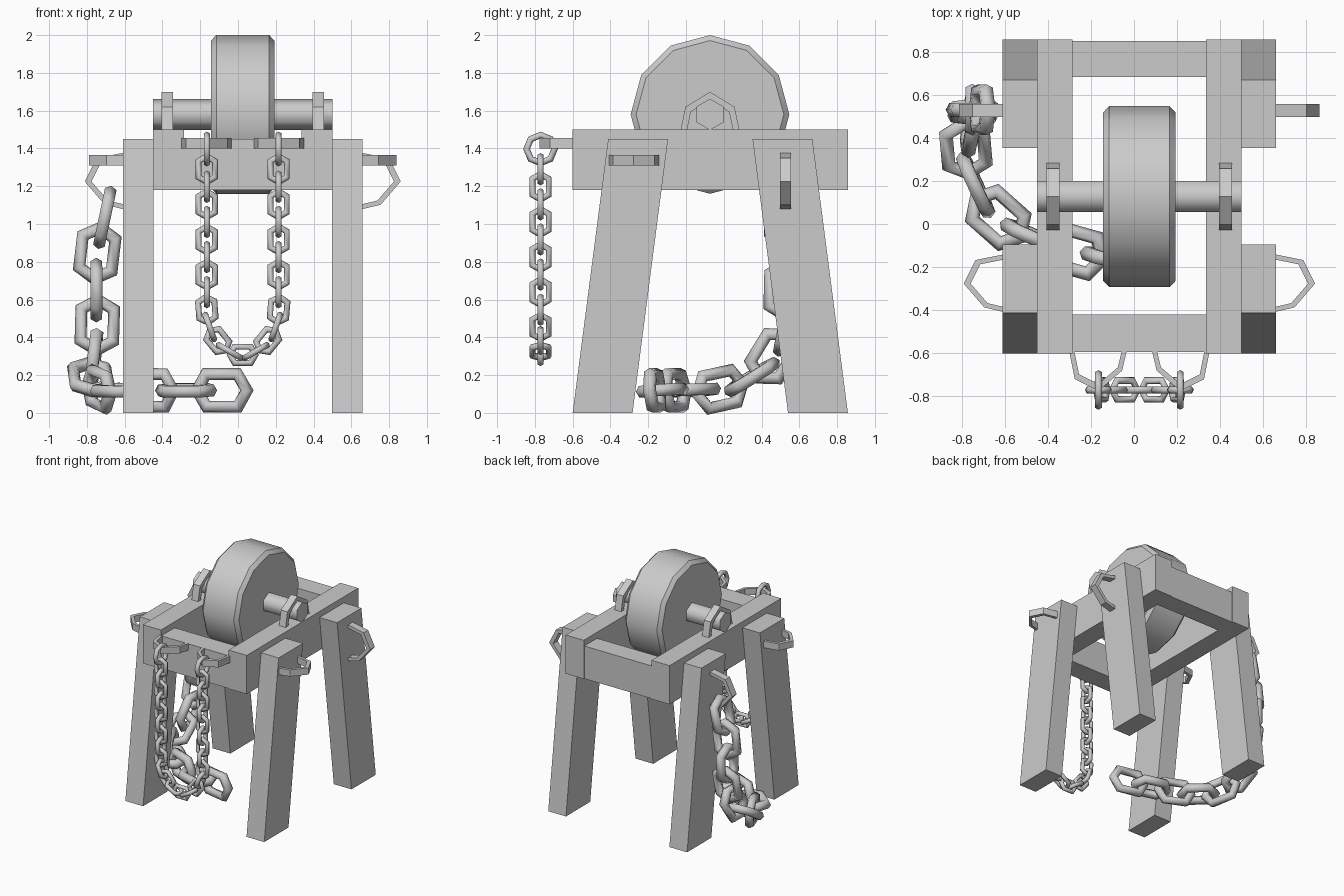
import bpy, bmesh
from math import sin, cos, pi, radians
from mathutils import Vector, Matrix

cube = bpy.data.objects.get("Cube")
if cube:
    bpy.data.objects.remove(cube, do_unlink=True)

MID = 0.025          # mirror plane of the frame
AXLE_Y, AXLE_Z = 0.127, 1.58

grey = bpy.data.materials.new("plain grey")
grey.use_nodes = True
grey.diffuse_color = (0.6, 0.6, 0.6, 1)
grey.node_tree.nodes["Principled BSDF"].inputs["Base Color"].default_value = (0.6, 0.6, 0.6, 1)


def finish(name, bm, smooth=None):
    bmesh.ops.recalc_face_normals(bm, faces=bm.faces[:])
    mesh = bpy.data.meshes.new(name)
    bm.to_mesh(mesh)
    bm.free()
    mesh.materials.append(grey)
    if smooth:
        mesh.shade_smooth()
        mesh.set_sharp_from_angle(angle=radians(smooth))
    obj = bpy.data.objects.new(name, mesh)
    bpy.context.collection.objects.link(obj)
    return obj


def prism(name, points, push, smooth=None, rim=0):
    """Extrude a flat outline along a vector, optionally bevelling both rims."""
    bm = bmesh.new()
    face = bm.faces.new([bm.verts.new(p) for p in points])
    push = Vector(push)
    new = bmesh.ops.extrude_face_region(bm, geom=[face], use_keep_orig=True)["geom"]
    bmesh.ops.translate(bm, vec=push, verts=[v for v in new if isinstance(v, bmesh.types.BMVert)])
    if rim:
        edges = [e for e in bm.edges
                 if abs((e.verts[0].co - e.verts[1].co).dot(push)) < 1e-6]
        bmesh.ops.recalc_face_normals(bm, faces=bm.faces[:])
        bmesh.ops.bevel(bm, geom=edges, offset=rim, segments=1, affect='EDGES')
    return finish(name, bm, smooth)


def box(name, x, y, z):
    pts = [(x[0], y[0], z[0]), (x[1], y[0], z[0]), (x[1], y[1], z[0]), (x[0], y[1], z[0])]
    return prism(name, pts, (0, 0, z[1] - z[0]))


def disc(name, sides, radius, half, **kw):
    pts = [(MID - half, AXLE_Y + radius * sin(2 * pi * i / sides),
            AXLE_Z + radius * cos(2 * pi * i / sides)) for i in range(sides)]
    return prism(name, pts, (2 * half, 0, 0), **kw)


HOOK = [(0.135, 0), (0.11, 0.125), (0, 0.18), (-0.11, 0.085), (-0.13, 0)]
ARCH = [(0.155, 0), (0.13, 0.12), (0, 0.2), (-0.13, 0.12), (-0.155, 0)]


def staple(name, profile, centre, along, out, width, inner=0.82):
    """Bent flat band: 'along' runs between its feet, 'out' points off the surface."""
    along, out, centre = Vector(along), Vector(out), Vector(centre)
    side = along.cross(out).normalized() * width
    ring = profile + [(u * inner, v * inner) for u, v in reversed(profile)]
    prism(name, [centre + along * u + out * v - side / 2 for u, v in ring], side)


def chain(name, centres, side, size, first=None):
    """Links follow the centres, each turned a quarter from the last."""
    pts = [Vector(p) for p in centres]
    side = Vector(side)
    for i, p in enumerate(pts):
        t = (pts[min(i + 1, len(pts) - 1)] - pts[max(i - 1, 0)]).normalized()
        side = (side - t * side.dot(t)).normalized()
        normal = side if i % 2 == 0 else t.cross(side)
        link(f"{name}_{i + 1}", p, t, normal, size)


def link(name, centre, t, normal, size, stretch=0.035, sides=6, radius=0.1):
    wire = 0.036
    w = normal.cross(t)
    bm = bmesh.new()
    rings = []
    for i in range(sides):
        a = 2 * pi * i / sides
        ca, sa = cos(a), sin(a)
        shift = stretch * (1 if ca > 0 else -1)
        ring = []
        for j in range(6):
            b = 2 * pi * j / 6
            r = radius + wire * cos(b)
            ring.append(bm.verts.new(Vector(centre) + size * (
                t * (r * ca + shift) + w * r * sa + normal * wire * sin(b))))
        rings.append(ring)
    for i in range(sides):
        a, b = rings[i], rings[(i + 1) % sides]
        for j in range(6):
            k = (j + 1) % 6
            bm.faces.new((a[j], b[j], b[k], a[k]))
    finish(name, bm, 75)


# Wheel and axle
disc("wheel", 12, 0.42, 0.168, smooth=40, rim=0.028)
disc("axle", 6, 0.083, 0.475, smooth=65)

# Frame crossbars
for name, y in (("front_crossbar", (-0.595, -0.42)), ("back_crossbar", (0.683, 0.85))):
    box(name, (MID - 0.31, MID + 0.31), y, (1.18, 1.45))

for s, label in ((-1, "right"), (1, "left")):
    # Side beam
    box(f"{label}_beam", sorted((MID + s * 0.31, MID + s * 0.475)), (-0.6, 0.857), (1.18, 1.5))
    # Splayed legs
    for end, foot, top in (("front", -0.6, -0.412), ("back", 0.54, 0.352)):
        outline = [(foot, 0), (foot + 0.317, 0), (top + 0.317, 1.45), (top, 1.45)]
        prism(f"{label}_{end}_leg", [(MID + s * 0.473, y, z) for y, z in outline], (s * 0.162, 0, 0))
    # Axle bracket and hooks
    staple(f"{label}_axle_bracket", ARCH, (MID + s * 0.4, AXLE_Y, 1.5), (0, 1, 0), (0, 0, 1), 0.06, 0.78)
    leg_x = MID + s * 0.635
    staple(f"{label}_front_leg_hook", HOOK, (leg_x, -0.277, 1.337), (0, 1, 0), (s, 0, 0), 0.055)
    staple(f"{label}_back_leg_hook", HOOK, (leg_x, 0.527, 1.225), (0, 0, 1.12), (s * 1.12, 0, 0), 0.06)
    staple(f"{label}_front_hook", HOOK, (MID + s * 0.19, -0.595, 1.427), (s, 0, 0), (0, -1, 0), 0.055)
    # Round ring that carries the thin chain
    link(f"{label}_chain_ring", (MID + s * 0.19, -0.77, 1.397), Vector((0, 0, 1)),
         Vector((1, 0, 0)), 0.5, stretch=0, sides=8, radius=0.148)

# Thin chain hanging in a loop between the front hooks
half = [(-0.19, 1.29 - 0.093 * i) for i in range(9)] + [(-0.175, 0.455), (-0.132, 0.383), (-0.068, 0.325)]
loop = half + [(0, 0.307)] + [(-x, z) for x, z in reversed(half)]
chain("thin_chain_link", [(MID + x, -0.77, z) for x, z in loop], (0, 1, 0), 0.5)

# Heavy chain dropping from the back hook and trailing over the ground
heavy = [(-0.705, 0.53, 1.035), (-0.745, 0.53, 0.845), (-0.75, 0.53, 0.65), (-0.745, 0.52, 0.465),
         (-0.76, 0.46, 0.3), (-0.78, 0.35, 0.19), (-0.735, 0.18, 0.125), (-0.63, 0.03, 0.12),
         (-0.465, -0.06, 0.119), (-0.275, -0.125, 0.119), (-0.085, -0.165, 0.119)]
chain("heavy_chain_link", heavy, (1, 0, 0), 1)
